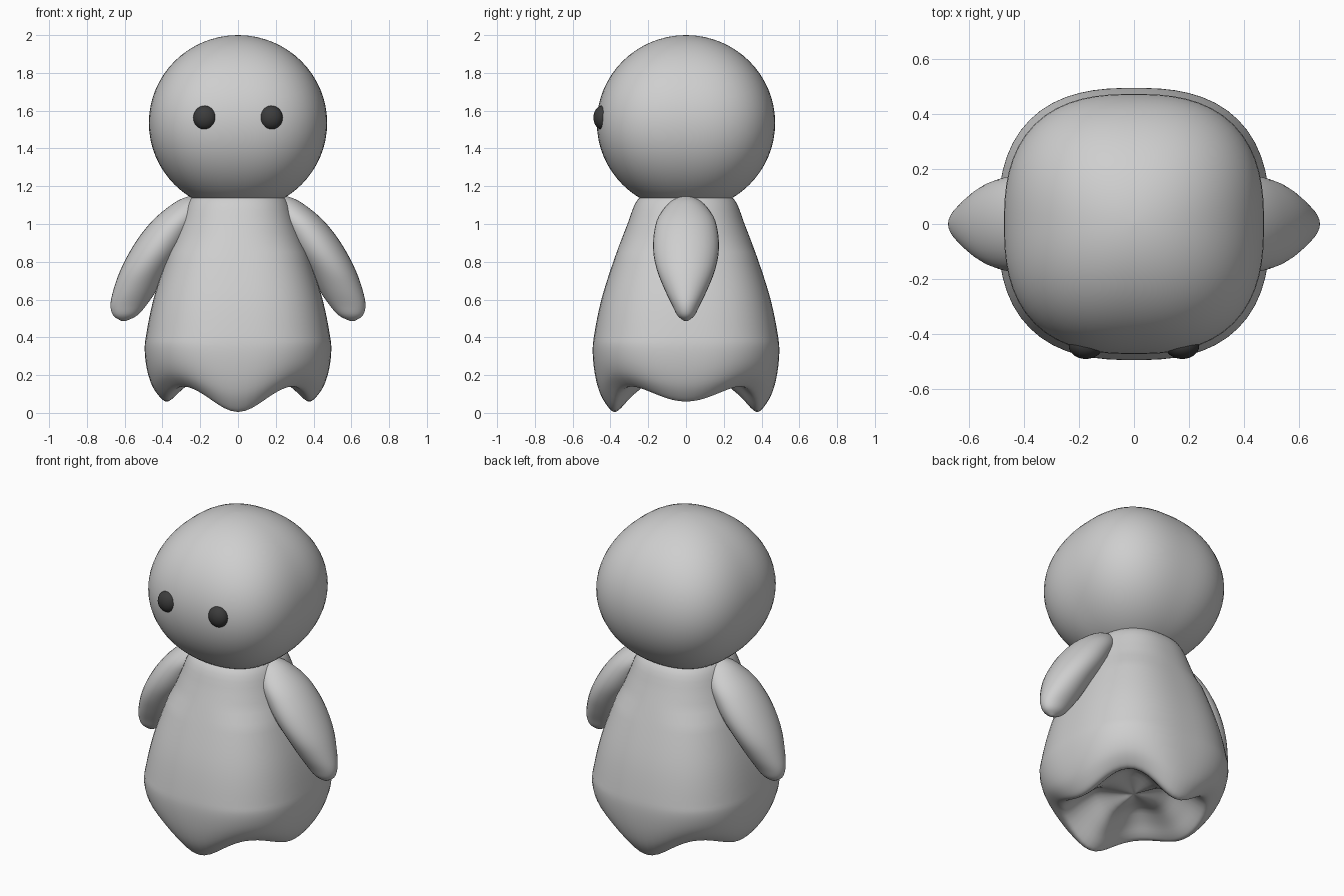
import bpy, bmesh, math
from math import sin, cos, pi

if "Cube" in bpy.data.objects:
    bpy.data.objects.remove(bpy.data.objects["Cube"])


def material(name, v):
    m = bpy.data.materials.new(name)
    m.diffuse_color = (v, v, v, 1)
    m.use_nodes = True
    m.node_tree.nodes["Principled BSDF"].inputs["Base Color"].default_value = m.diffuse_color
    return m


PALE = material("pale grey", 0.62)
DARK = material("dark grey", 0.045)


def squircle(a, n):
    """Point on a unit rounded square of exponent n at angle a."""
    k = (abs(cos(a)) ** n + abs(sin(a)) ** n) ** (-1 / n)
    return cos(a) * k, sin(a) * k


def loft(name, rings, mat):
    """Skin a stack of closed rings of points and cap both ends."""
    bm = bmesh.new()
    rows = [[bm.verts.new(p) for p in r] for r in rings]
    n = len(rows[0])
    for a, b in zip(rows, rows[1:]):
        for i in range(n):
            j = (i + 1) % n
            bm.faces.new((a[i], a[j], b[j], b[i]))
    bm.faces.new(rows[0])
    bm.faces.new(rows[-1])
    bmesh.ops.recalc_face_normals(bm, faces=bm.faces)
    for f in bm.faces:
        f.smooth = True
    me = bpy.data.meshes.new(name)
    bm.to_mesh(me)
    bm.free()
    ob = bpy.data.objects.new(name, me)
    bpy.context.collection.objects.link(ob)
    me.materials.append(mat)
    return ob


def smooth_rows(rows, steps=4):
    """Catmull-Rom interpolation of profile rows."""
    out = []
    for i in range(len(rows) - 1):
        p = [rows[max(0, min(len(rows) - 1, i + d))] for d in (-1, 0, 1, 2)]
        for s in range(steps):
            t = s / steps
            out.append([0.5 * (2 * b + (c - a) * t + (2 * a - 5 * b + 4 * c - d) * t * t
                               + (3 * b - a - 3 * c + d) * t ** 3) for a, b, c, d in zip(*p)])
    return out + [list(rows[-1])]


SEG = 64
ANGLES = [2 * pi * i / SEG for i in range(SEG)]

# Head: round from the side, rounded square from above
rings = []
for k in range(33):
    t = pi * (0.002 + 0.996 * k / 32)
    r, z = 0.472 * sin(t), 1.535 + 0.465 * cos(t)
    rings.append([(x * r, y * r, z) for x, y in (squircle(a, 2.0 + 0.6 * sin(t)) for a in ANGLES)])
loft("head", rings, PALE)

# Body: draped gown with a four-lobed hem and a hollow underside
profile = [(0.15, 1.2), (0.255, 1.13), (0.31, 1.0), (0.385, 0.8), (0.448, 0.6), (0.485, 0.42),
           (0.494, 0.32), (0.482, 0.2), (0.455, 0.1), (0.415, 0.03), (0.38, 0.0), (0.345, 0.02),
           (0.28, 0.09), (0.18, 0.16), (0.01, 0.2)]
rings = []
for r, z in smooth_rows(profile):
    ring = []
    for a in ANGLES:
        x, y = squircle(a, 2.3 if z > 0.9 else 2.6)
        s = sin(2 * a) ** 2
        lift = (0.005 + 0.055 * cos(a) ** 2) * (1 - s) + 0.14 * s
        w = max(0, 1 - max(z, 0) / 0.4) * min(1, r / 0.2)
        ring.append((x * r, y * r, z + lift * w))
    rings.append(ring)
loft("body", rings, PALE)

# Arms: leaf-shaped flippers; rows are z, inner x, outer x, half depth
arm_rows = [(1.15, 0.22, 0.25, 0.01), (1.12, 0.17, 0.325, 0.08), (1.04, 0.19, 0.43, 0.145),
            (0.95, 0.24, 0.51, 0.17), (0.85, 0.3, 0.575, 0.173), (0.75, 0.37, 0.625, 0.152),
            (0.65, 0.43, 0.66, 0.112), (0.57, 0.485, 0.675, 0.073), (0.515, 0.535, 0.66, 0.045),
            (0.486, 0.595, 0.615, 0.008)]
for side, label in ((1, "left"), (-1, "right")):
    rings = [[(side * ((lo + hi) / 2 + (hi - lo) / 2 * cos(a)), d * sin(a), z) for a in ANGLES[::2]]
             for z, lo, hi, d in smooth_rows(arm_rows)]
    loft(label + "_arm", rings, PALE)

    # Eyes: flattened dark beads
    rings = []
    for k in range(17):
        t = pi * (0.005 + 0.99 * k / 16)
        rings.append([(side * 0.175 + 0.062 * sin(t) * cos(a), -0.442 + 0.048 * cos(t),
                       1.563 + 0.064 * sin(t) * sin(a)) for a in ANGLES[::2]])
    loft(label + "_eye", rings, DARK)
